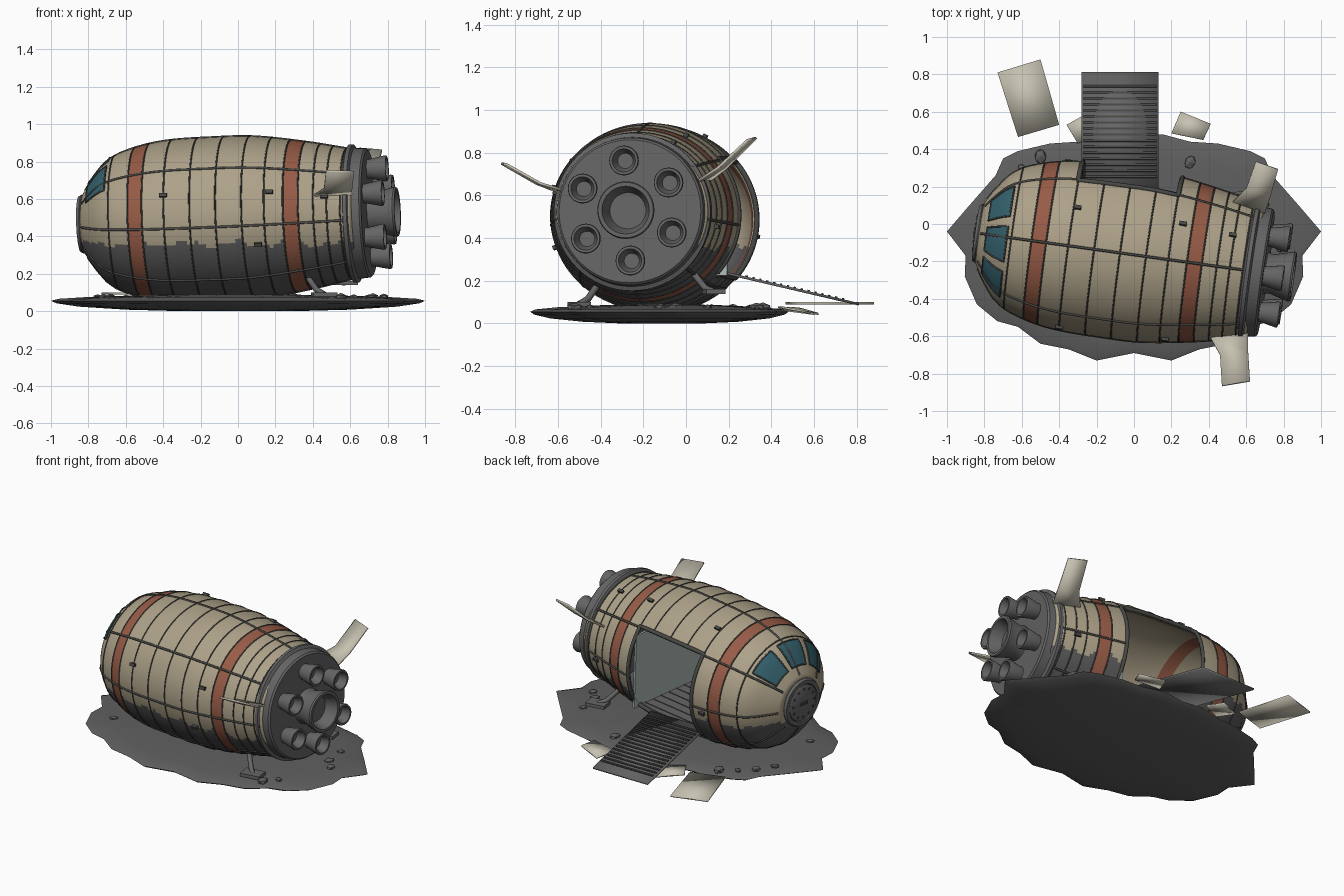
import bpy, bmesh, math, random
from mathutils import Vector, Matrix

if "Cube" in bpy.data.objects:
    bpy.data.objects.remove(bpy.data.objects["Cube"])

random.seed(4)

def mat(name, *rgb):
    m = bpy.data.materials.new(name)
    m.diffuse_color = (*rgb, 1)
    m.use_nodes = True
    m.node_tree.nodes["Principled BSDF"].inputs["Base Color"].default_value = m.diffuse_color
    return m

BEIGE = mat("hull beige", .42, .36, .25)
SCORCH = mat("scorched grey", .105, .105, .105)
RUST = mat("rust stripe", .31, .105, .062)
GLASS = mat("window teal", .035, .12, .155)
SEAM = mat("dark seam", .065, .065, .062)
METAL = mat("engine grey", .13, .13, .13)
PALE = mat("pale panel", .57, .54, .44)
WALL = mat("pale green wall", .42, .50, .47)
EARTH = mat("ground grey", .115, .115, .115)

# Ship frame: local x runs along the hull from nose to tail
X = Vector((.990, -.137, .039)).normalized()
Y = Vector((0, 0, 1)).cross(X).normalized()
Z = X.cross(Y)
M = Matrix.Translation((-.83, -.05, .465)) @ Matrix((X, Y, Z)).transposed().to_4x4()
I = Matrix.Identity(4)

def finish(name, bm, mats, angle=35):
    bmesh.ops.recalc_face_normals(bm, faces=bm.faces)
    me = bpy.data.meshes.new(name)
    bm.to_mesh(me)
    bm.free()
    for m in mats:
        me.materials.append(m)
    me.shade_smooth()
    me.set_sharp_from_angle(angle=math.radians(angle))
    ob = bpy.data.objects.new(name, me)
    bpy.context.collection.objects.link(ob)
    return ob

def box(name, center, size, m, frame=I, rot=None):
    bm = bmesh.new()
    t = Matrix.Translation(center) @ (rot.to_4x4() if rot else I)
    bmesh.ops.create_cube(bm, size=1, matrix=frame @ t @ Matrix.Diagonal((*size, 1)))
    return finish(name, bm, [m])

def lathe(name, prof, m, y=0, z=0, n=40):
    """Spin (s, r) points round the ship axis, shifted by y and z."""
    bm = bmesh.new()
    rings = [[bm.verts.new(M @ Vector((s, y + r * math.sin(k * math.tau / n), z + r * math.cos(k * math.tau / n))))
              for k in range(n)] for s, r in prof]
    for a, b in zip(rings, rings[1:]):
        for k in range(n):
            bm.faces.new((a[k], a[(k + 1) % n], b[(k + 1) % n], b[k]))
    bm.faces.new(rings[0])
    bm.faces.new(rings[-1])
    return finish(name, bm, [m])

def tube(name, pts, r, m, cyclic=False):
    cu = bpy.data.curves.new(name, 'CURVE')
    cu.dimensions = '3D'
    cu.bevel_depth = r
    cu.bevel_resolution = 1
    cu.use_fill_caps = True
    sp = cu.splines.new('POLY')
    sp.points.add(len(pts) - 1)
    for p, q in zip(sp.points, pts):
        p.co = (*q, 1)
    sp.use_cyclic_u = cyclic
    cu.materials.append(m)
    ob = bpy.data.objects.new(name, cu)
    bpy.context.collection.objects.link(ob)

def sheet(name, rows, m, thick=.012):
    """Thin plate through rows of left/right points."""
    bm = bmesh.new()
    vs = [[bm.verts.new(p) for p in row] for row in rows]
    for a, b in zip(vs, vs[1:]):
        bm.faces.new((a[0], a[1], b[1], b[0]))
    ob = finish(name, bm, [m])
    mod = ob.modifiers.new("thickness", 'SOLIDIFY')
    mod.thickness, mod.offset = thick, 0
    return ob

# Hull surface: smooth profile of radius along s
PROF = [(0, .145), (.05, .225), (.14, .33), (.27, .39), (.46, .428), (.74, .437),
        (.94, .433), (1.22, .393), (1.46, .345), (1.5, .335)]

def radius(s):
    for i in range(len(PROF) - 1):
        (s1, r1), (s2, r2) = PROF[i], PROF[i + 1]
        if s <= s2 + 1e-6:
            s0, r0 = PROF[max(i - 1, 0)]
            s3, r3 = PROF[min(i + 2, len(PROF) - 1)]
            t, h = (s - s1) / (s2 - s1), s2 - s1
            m1, m2 = (r2 - r0) / (s2 - s0) * h, (r3 - r1) / (s3 - s1) * h
            return ((2*t**3 - 3*t*t + 1) * r1 + (t**3 - 2*t*t + t) * m1
                    + (3*t*t - 2*t**3) * r2 + (t**3 - t*t) * m2)
    return PROF[-1][1]

def surf(s, deg, off=0):
    a, r = math.radians(deg), radius(s) + off
    return M @ Vector((s, 1.055 * r * math.sin(a), r * math.cos(a)))

DOOR_S, DOOR_A = (.50, 1.04), (51, 129)
STRIPES = [(.30, .38), (1.14, 1.22)]
N = 120

# Hull shell with doorway, stripes and a ragged scorch line
cuts = sorted({round(.02 * i, 3) for i in range(76)})
bm = bmesh.new()
rings = [[bm.verts.new(surf(s, 360 * k / N)) for k in range(N)] for s in cuts]
for i in range(len(cuts) - 1):
    s = (cuts[i] + cuts[i + 1]) / 2
    for k in range(N):
        a = 360 * (k + .5) / N
        if DOOR_S[0] < s < DOOR_S[1] and DOOR_A[0] < a < DOOR_A[1]:
            continue
        f = bm.faces.new((rings[i][k], rings[i][(k+1) % N], rings[i+1][(k+1) % N], rings[i+1][k]))
        edge = .36 + .014 * math.sin(s * 23) + .01 * math.sin(s * 57)
        if any(p < s < q for p, q in STRIPES):
            f.material_index = 2
        elif f.calc_center_median().z < edge:
            f.material_index = 1
hull = finish("hull", bm, [BEIGE, SCORCH, RUST])
mod = hull.modifiers.new("shell", 'SOLIDIFY')
mod.thickness, mod.offset = .02, -1

# Panel seams round and along the hull
for s in (.19, .30, .38, .50, .64, .78, .92, 1.04, 1.14, 1.22, 1.30, 1.37, 1.44):
    in_door = DOOR_S[0] < s < DOOR_S[1]
    span = range(129, 412, 3) if in_door else range(0, 360, 3)
    tube("ring_seam", [surf(s, a) for a in span], .0045, SEAM, not in_door)
for a in (0, 52, 96, 138, 180, 222, 264, 308):
    gaps = [(.02, .50), (1.04, 1.48)] if DOOR_A[0] < a < DOOR_A[1] else [(.02, 1.48)]
    for p, q in gaps:
        tube("long_seam", [surf(p + (q - p) * i / 30, a) for i in range(31)], .007, SEAM)

# Doorway frame
(s0, s1), (a0, a1) = DOOR_S, DOOR_A
arc = range(a0, a1 + 1, 3)
top = [s0 + (s1 - s0) * i / 12 for i in range(13)]
tube("door_frame", [surf(s0, a) for a in arc] + [surf(s, a1) for s in top[1:-1]]
     + [surf(s1, a) for a in reversed(arc)] + [surf(s, a0) for s in top[-2:0:-1]], .013, SEAM, True)

# Cockpit windows as thin plates, each with a frame
for c in (71, 33, -6, -45):
    if c == 71:
        continue
    bm = bmesh.new()
    g = [[bm.verts.new(surf(.05 + .115 * i / 5, c - 15 + 30 * j / 8, .004)) for j in range(9)] for i in range(6)]
    for i in range(5):
        for j in range(8):
            bm.faces.new((g[i][j], g[i][j+1], g[i+1][j+1], g[i+1][j]))
    finish("window", bm, [GLASS])
    rim = g = [surf(.05, c - 15 + 3.75 * j, .003) for j in range(9)] + \
        [surf(.05 + .023 * i, c + 15, .003) for i in range(1, 5)] + \
        [surf(.165, c + 15 - 3.75 * j, .003) for j in range(9)] + \
        [surf(.165 - .023 * i, c - 15, .003) for i in range(1, 5)]
    tube("window_frame", rim, .005, SEAM, True)

# Nose hatch with bolts and handle
lathe("nose_ring", [(.04, .15), (.0, .158), (-.015, .15), (-.015, .125), (0, .12)], METAL)
lathe("nose_hatch", [(.02, .12), (-.012, .12), (-.018, .11)], METAL)
box("hatch_handle", (-.022, 0, 0), (.012, .06, .016), SEAM, M)
for k in range(12):
    a = k * math.tau / 12
    box("hatch_bolt", (-.018, .095 * math.sin(a), .095 * math.cos(a)), (.01, .012, .012), SEAM, M)

# Tail flange and seven engines
lathe("tail_flange", [(1.44, .345), (1.455, .37), (1.475, .37), (1.485, .35), (1.54, .345), (1.55, .335)], METAL, n=64)
lathe("main_engine", [(1.53, .12), (1.58, .105), (1.69, .135), (1.70, .13), (1.70, .112), (1.62, .085)], METAL)
for k in range(6):
    a = math.radians(60 * k + 4)
    lathe("small_engine", [(1.53, .052), (1.56, .052), (1.645, .07), (1.655, .067), (1.655, .055), (1.60, .036)],
          METAL, -.235 * math.sin(a), .235 * math.cos(a), 28)

# Small fittings on the hull
for s, a in ((.50, 288), (1.07, 288), (.52, 27), (1.09, 27), (1.36, 27), (1.0, 250), (1.36, 285), (1.36, 100), (.42, 100)):
    p = M.inverted() @ surf(s, a, .004)
    box("hull_fitting", p, (.04, .02, .024), SEAM, M, Matrix.Rotation(-math.radians(a), 3, 'X'))

# Interior floor with planks, and bulkhead
box("cabin_floor", (.77, .005, -.28), (.54, .67, .015), METAL, M)
for i in range(9):
    box("floor_gap", (.77, -.27 + .07 * i, -.271), (.53, .006, .004), SEAM, M)
box("bulkhead", (1.035, .03, -.03), (.014, .72, .50), WALL, M)

# Boarding ramp with treads
sheet("ramp", [[(-.28, .19, .235), (.13, .19, .235)], [(-.28, .81, .09), (.13, .81, .09)]], METAL)
tilt = Matrix.Rotation(-math.atan2(.145, .62), 3, 'X')
for i in range(16):
    t = .1 + .052 * i
    box("ramp_tread", (-.075, .19 + .62 * t, .243 - .145 * t), (.39, .011, .008), SEAM, rot=tilt)

# Torn hull panels, bent outwards and lying around
sheet("torn_panel_front", [[(.41, -.61, .62), (.61, -.56, .62)], [(.46, -.70, .655), (.61, -.68, .655)],
                           [(.47, -.865, .75), (.62, -.84, .745)]], PALE)
sheet("torn_panel_back", [[(.52, .11, .67), (.70, .06, .67)], [(.60, .19, .73), (.73, .15, .73)],
                          [(.65, .33, .87), (.77, .29, .86)]], PALE)
sheet("loose_panel_large", [[(-.73, .81, .095), (-.5, .88, .095)], [(-.62, .465, .095), (-.4, .53, .095)]], PALE, .01)
sheet("loose_panel_small", [[(.25, .6, .045), (.41, .535, .06)], [(.20, .485, .06), (.37, .45, .075)]], PALE, .01)
sheet("loose_panel_hidden", [[(-.36, .53, .07), (-.2, .62, .045)], [(-.3, .43, .075), (-.16, .50, .065)]], PALE, .01)

# Landing legs and feet
for hip, foot in (((.36, -.40, .2), (.46, -.50, .09)), ((.47, .03, .24), (.57, .13, .15))):
    h, f = Vector(hip), Vector(foot)
    tube("leg", [h, h.lerp(f, .6) - Vector((0, 0, .02)), f], .016, METAL)
    box("foot", f, (.13, .09, .022), METAL, rot=Matrix.Rotation(.15, 3, 'Z'))

# Ground slab: ragged lens-shaped outline, mirrored in x
half = [(0, .46), (.15, .48), (.3, .44), (.45, .43), (.62, .39), (.7, .35), (.74, .26), (.88, .1), (1, -.04),
        (.9, -.17), (.905, -.28), (.84, -.43), (.73, -.52), (.62, -.55), (.5, -.64), (.35, -.67), (.2, -.73), (0, -.69)]
outline = half + [(-x, y) for x, y in half[-2:0:-1]]
bm = bmesh.new()
layers = [[bm.verts.new((x * k, -.11 + (y + .11) * k, z)) for x, y in outline]
          for k, z in ((.3, 0), (.6, .008), (.85, .024), (.97, .042), (1, .055), (.96, .066), (.8, .076), (.5, .085), (.2, .09))]
n = len(outline)
for a, b in zip(layers, layers[1:]):
    for k in range(n):
        bm.faces.new((a[k], a[(k + 1) % n], b[(k + 1) % n], b[k]))
bm.faces.new(layers[0])
bm.faces.new(layers[-1])
finish("ground_slab", bm, [EARTH])

# Scattered stones
for x, y in ((-.75, .12), (-.68, .22), (-.6, .3), (-.5, .36), (.72, -.05), (.78, -.12), (.7, .1), (.62, -.45), (.55, -.52), (.3, .33), (-.72, -.3)):
    bm = bmesh.new()
    r = random.uniform(.018, .035)
    bmesh.ops.create_icosphere(bm, subdivisions=1, radius=1, matrix=Matrix.Translation((x, y, .075))
                               @ Matrix.Rotation(random.random() * 6, 4, 'Z') @ Matrix.Diagonal((r * 1.3, r, r * .7, 1)))
    finish("stone", bm, [EARTH], 10)
